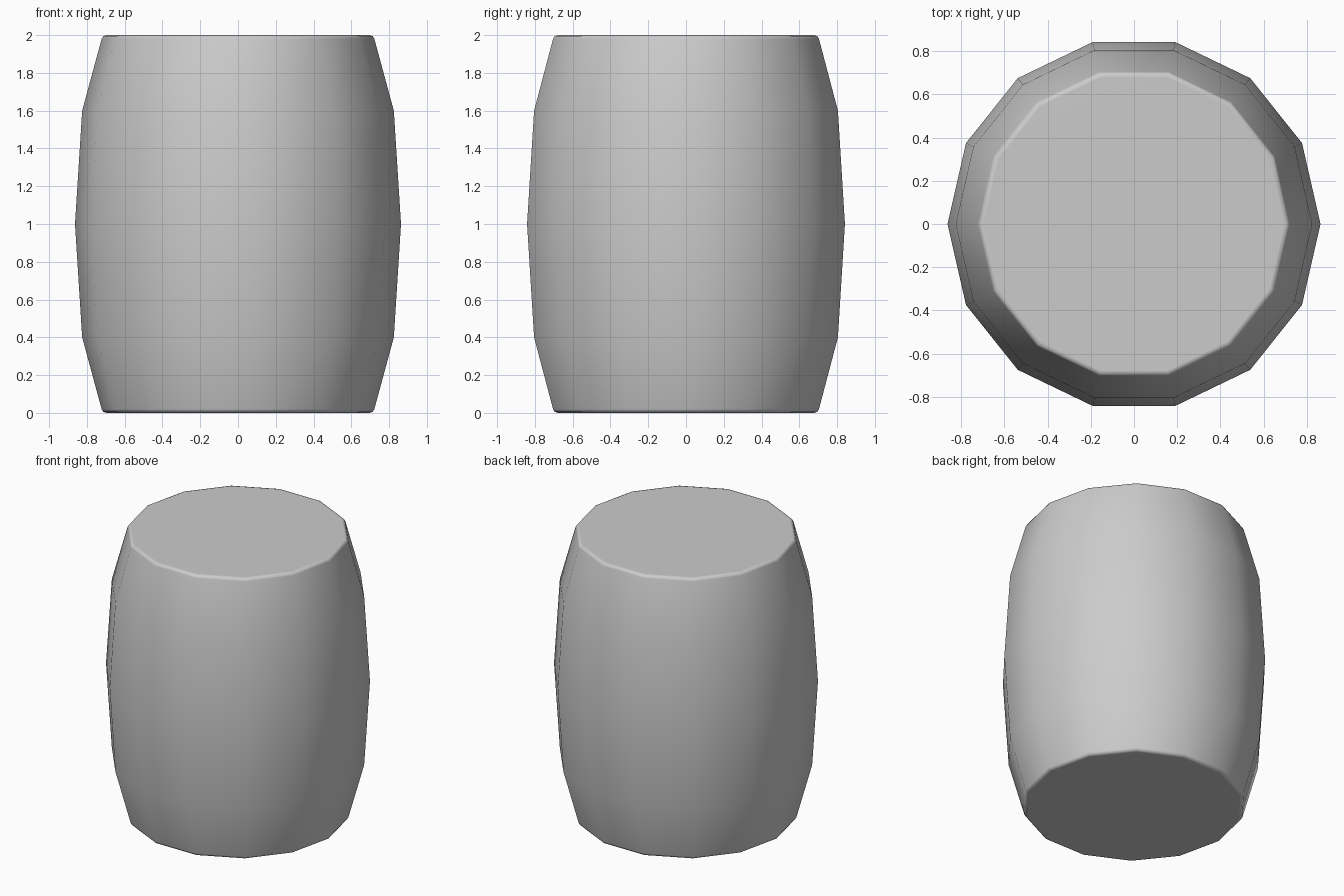
import bpy, bmesh
from math import cos, sin, pi

if "Cube" in bpy.data.objects:
    bpy.data.objects.remove(bpy.data.objects["Cube"])

SIDES = 14
# Lower half of the barrel profile: (radius, height), with a small rounded rim
half = [(0.695, 0.0), (0.713, 0.005), (0.722, 0.02), (0.825, 0.4)]
profile = half + [(0.863, 1.0)] + [(r, 2 - z) for r, z in reversed(half)]

# Bulging barrel body: stacked rings joined by side faces and closed by caps
bm = bmesh.new()
rings = [[bm.verts.new((r * cos(2 * pi * i / SIDES), r * sin(2 * pi * i / SIDES), z))
          for i in range(SIDES)] for r, z in profile]
for low, high in zip(rings, rings[1:]):
    for i in range(SIDES):
        j = (i + 1) % SIDES
        bm.faces.new((low[i], low[j], high[j], high[i]))
bm.faces.new(rings[0][::-1])
bm.faces.new(rings[-1])
for face in bm.faces:
    face.smooth = True

mesh = bpy.data.meshes.new("barrel_body")
bm.to_mesh(mesh)
bm.free()
barrel = bpy.data.objects.new("barrel_body", mesh)
bpy.context.collection.objects.link(barrel)

# Flat-looking caps with soft rims
weighted = barrel.modifiers.new("weighted_normals", 'WEIGHTED_NORMAL')
weighted.weight = 50
